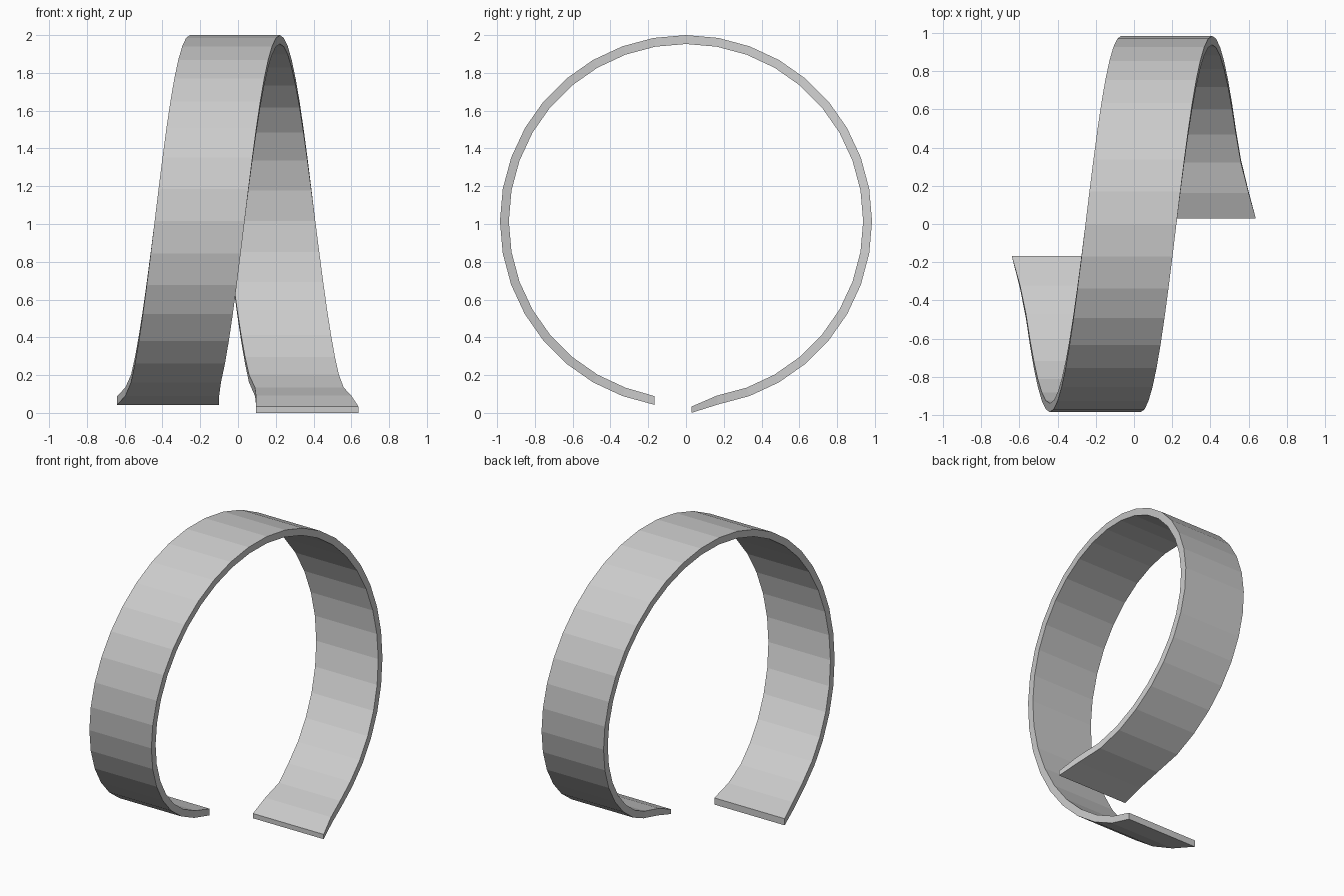
import bpy, bmesh
from math import sin, cos, radians

if "Cube" in bpy.data.objects:
    bpy.data.objects.remove(bpy.data.objects["Cube"])

R_OUT, R_IN, CZ = 0.985, 0.938, 1.015   # ring radii and centre height
HALF, PITCH, SHIFT = 0.238, 0.00208, -0.016  # half width, x drift per degree


def section(deg, x0=None, x1=None):
    """Rectangular cross-section of the ribbon at an angle from the top."""
    a = radians(deg)
    c = SHIFT + PITCH * deg
    x0 = c - HALF if x0 is None else x0
    x1 = c + HALF if x1 is None else x1
    o = (R_OUT * sin(a), CZ + R_OUT * cos(a))
    i = (R_IN * sin(a), CZ + R_IN * cos(a))
    return [(x0, *o), (x1, *o), (x1, *i), (x0, *i)]


# Helical band, one facet per 10 degrees
sections = [section(d) for d in range(-150, 160, 10)]

# Flared front end
sections.insert(0, section(-160, -0.597, -0.10))
y, zo, zi = -0.168, 0.043, 0.089
sections.insert(0, [(-0.64, y, zo), (-0.10, y, zo), (-0.10, y, zi), (-0.64, y, zi)])

# Flared, tapering back end
sections.append(section(160, 0.09, 0.56))
sections.append(section(170, 0.095, 0.60))
y, zo, zi = 0.028, 0.0, 0.033
sections.append([(0.095, y, zo), (0.638, y, zo), (0.638, y, zi), (0.095, y, zi)])

# Skin the sections into a closed solid
bm = bmesh.new()
loops = [[bm.verts.new(p) for p in s] for s in sections]
for a, b in zip(loops, loops[1:]):
    for k in range(4):
        n = (k + 1) % 4
        bm.faces.new((a[k], a[n], b[n], b[k]))
bm.faces.new(loops[0])
bm.faces.new(loops[-1][::-1])
bmesh.ops.recalc_face_normals(bm, faces=bm.faces[:])

mesh = bpy.data.meshes.new("spiral_band")
bm.to_mesh(mesh)
bm.free()
bpy.context.collection.objects.link(bpy.data.objects.new("spiral_band", mesh))
